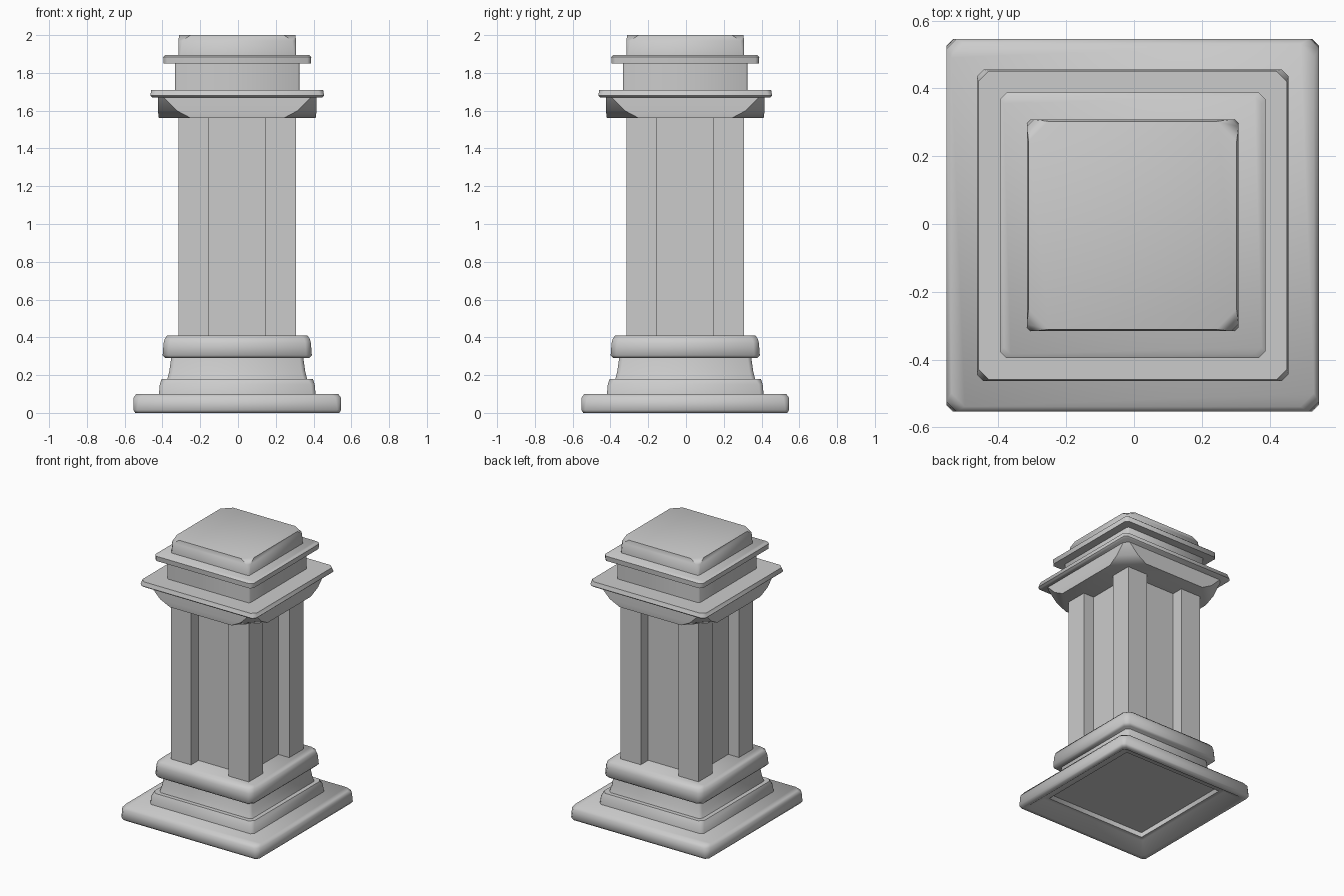
import bpy, bmesh, math

if "Cube" in bpy.data.objects:
    bpy.data.objects.remove(bpy.data.objects["Cube"])


def ring(bm, half, z, cut):
    """Square ring with cut corners."""
    pts = []
    for sx, sy, first in ((1, -1, 0), (1, 1, 1), (-1, 1, 0), (-1, -1, 1)):
        a = (sx * (half - cut), sy * half, z)
        b = (sx * half, sy * (half - cut), z)
        pts += [b, a] if first else [a, b]
    return [bm.verts.new(p) for p in pts]


def stack(name, profile):
    """Loft a closed solid through rings of (half width, height, corner cut)."""
    bm = bmesh.new()
    rings = [ring(bm, *p) for p in profile]
    for lo, hi in zip(rings, rings[1:]):
        for i in range(8):
            j = (i + 1) % 8
            bm.faces.new((lo[i], lo[j], hi[j], hi[i]))
    bm.faces.new(rings[0][::-1])
    bm.faces.new(rings[-1])
    return finish(name, bm)


def finish(name, bm):
    bmesh.ops.recalc_face_normals(bm, faces=bm.faces)
    mesh = bpy.data.meshes.new(name)
    bm.to_mesh(mesh)
    bm.free()
    obj = bpy.data.objects.new(name, mesh)
    obj.location.x = obj.location.y = -.004
    bpy.context.collection.objects.link(obj)
    bpy.ops.object.select_all(action='DESELECT')
    obj.select_set(True)
    bpy.context.view_layer.objects.active = obj
    bpy.ops.object.shade_smooth_by_angle(angle=math.radians(50))
    return obj


def box(name, x0, x1, y0, y1, z0, z1):
    bm = bmesh.new()
    bmesh.ops.create_cube(bm, size=1)
    for v in bm.verts:
        v.co = (x0 + (v.co.x + .5) * (x1 - x0),
                y0 + (v.co.y + .5) * (y1 - y0),
                z0 + (v.co.z + .5) * (z1 - z0))
    return finish(name, bm)


# Base plate with a stepped recess in the underside
stack("base_plate", [(.40, .095, .005), (.40, .06, .005), (.43, .06, .01), (.51, 0, .02),
                     (.54, 0, .02), (.55, .015, .02), (.55, .08, .03), (.535, .10, .04)])

# Stepped base mouldings
stack("base_step", [(.415, .098, .02), (.41, .15, .02), (.40, .18, .03)])
stack("base_neck", [(.37, .18, .02), (.36, .22, .02), (.35, .29, .02)])
stack("base_moulding", [(.38, .29, .03), (.395, .305, .03), (.39, .37, .03),
                        (.383, .395, .03), (.37, .41, .04)])

# Recessed shaft core and four corner posts
box("shaft_core", -.225, .225, -.225, .225, .40, 1.58)
for sx, side in ((-1, "left"), (1, "right")):
    for sy, face in ((-1, "front"), (1, "back")):
        xs = sorted((sx * .15, sx * .31))
        ys = sorted((sy * .15, sy * .31))
        box(f"{face}_{side}_post", *xs, *ys, .40, 1.58)

# Capital block with corners cut away towards the bottom
stack("capital_block", [(.415, 1.56, .17), (.42, 1.60, .10), (.42, 1.67, .03)])
stack("capital_slab", [(.45, 1.67, .02), (.46, 1.68, .02), (.455, 1.71, .03)])

# Neck, upper slab and crowning block
stack("upper_neck", [(.33, 1.70, .01), (.33, 1.85, .01)])
stack("upper_slab", [(.39, 1.85, .02), (.392, 1.885, .02), (.38, 1.895, .02)])
stack("top_block", [(.312, 1.89, .01), (.312, 1.97, .02), (.307, 2.0, .06)])
